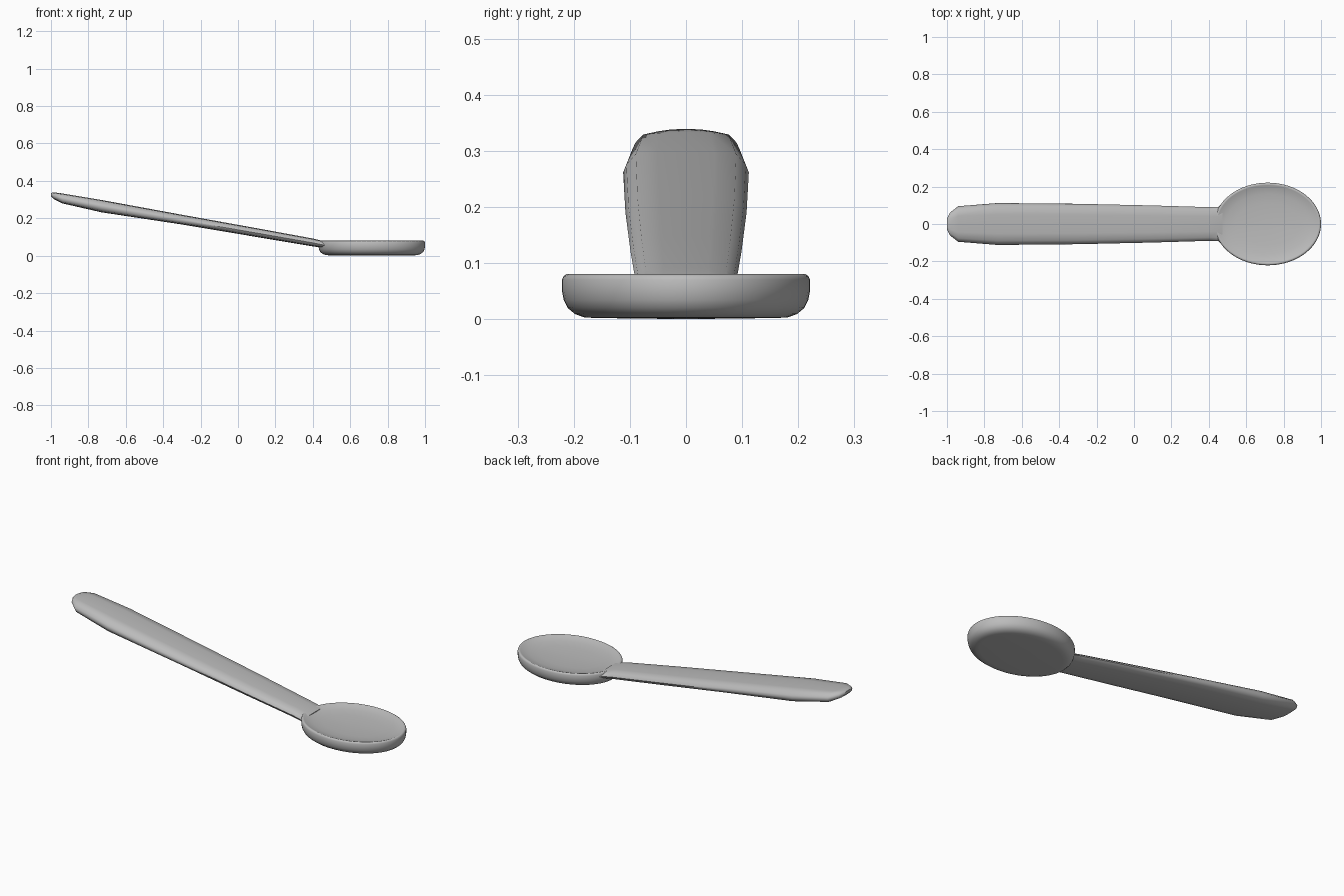
import bpy, bmesh, math

cube = bpy.data.objects.get("Cube")
if cube:
    bpy.data.objects.remove(cube, do_unlink=True)

GREY = (0.5, 0.5, 0.5, 1)
metal = bpy.data.materials.new("plain grey")
metal.use_nodes = True
metal.diffuse_color = GREY
metal.node_tree.nodes["Principled BSDF"].inputs["Base Color"].default_value = GREY


def loft(name, rings, angle, end_tips=(None, None)):
    """Skin closed rings; close each end with a fan to a tip point or a flat cap."""
    bm = bmesh.new()
    loops = [[bm.verts.new(p) for p in ring] for ring in rings]
    n = len(loops[0])
    for a, b in zip(loops, loops[1:]):
        for i in range(n):
            j = (i + 1) % n
            bm.faces.new((a[i], a[j], b[j], b[i]))
    for loop, tip in zip((loops[0], loops[-1]), end_tips):
        if tip is None:
            bm.faces.new(loop)
        else:
            centre = bm.verts.new(tip)
            for i in range(n):
                bm.faces.new((loop[i], loop[(i + 1) % n], centre))
    bmesh.ops.recalc_face_normals(bm, faces=bm.faces)
    mesh = bpy.data.meshes.new(name)
    bm.to_mesh(mesh)
    bm.free()
    obj = bpy.data.objects.new(name, mesh)
    bpy.context.collection.objects.link(obj)
    mesh.materials.append(metal)
    bpy.ops.object.select_all(action='DESELECT')
    obj.select_set(True)
    bpy.context.view_layer.objects.active = obj
    bpy.ops.object.shade_smooth_by_angle(angle=math.radians(angle))
    return obj


# Bowl: oval dish, profile runs from the underside, over the rim, into the hollow
CX, RX, RY, SIDES = 0.715, 0.285, 0.221, 64


def oval(inset, z):
    return [(CX + (RX - inset) * math.cos(t), (RY - inset) * math.sin(t), z)
            for t in (math.tau * i / SIDES for i in range(SIDES))]


bowl_profile = [(0.06, 0.002), (0.04, 0.003), (0.023, 0.009), (0.01, 0.02),
                (0.003, 0.034), (0, 0.05), (0, 0.07), (0.003, 0.077), (0.008, 0.08),
                (0.014, 0.078), (0.03, 0.072), (0.06, 0.066), (0.11, 0.061)]
loft("spoon_bowl", [oval(*p) for p in bowl_profile], 50,
     ((CX, 0, 0), (CX, 0, 0.058)))

# Handle: flat-topped section with bevelled sides, at (x, half width, top, bottom)
stations = [(-1.0, 0.03, 0.335, 0.318), (-0.985, 0.06, 0.339, 0.303),
            (-0.94, 0.095, 0.333, 0.28), (-0.73, 0.112, 0.298, 0.232),
            (-0.3, 0.108, 0.219, 0.167), (0.1, 0.099, 0.147, 0.1),
            (0.4, 0.09, 0.092, 0.05), (0.45, 0.091, 0.08, 0.042),
            (0.474, 0.113, 0.073, 0.04)]


def section(x, w, top, bottom):
    mid = (top + bottom) / 2
    half = [(0, top), (0.45 * w, top - 0.001), (0.8 * w, top - 0.004), (0.95 * w, mid + 0.3 * (top - mid)),
            (w, mid - 0.1 * (top - mid)), (0.9 * w, bottom + 0.25 * (mid - bottom)),
            (0.65 * w, bottom + 0.002), (0, bottom)]
    return [(x, y, z) for y, z in half] + [(x, -y, z) for y, z in half[-2:0:-1]]


loft("spoon_handle", [section(*s) for s in stations], 60)
